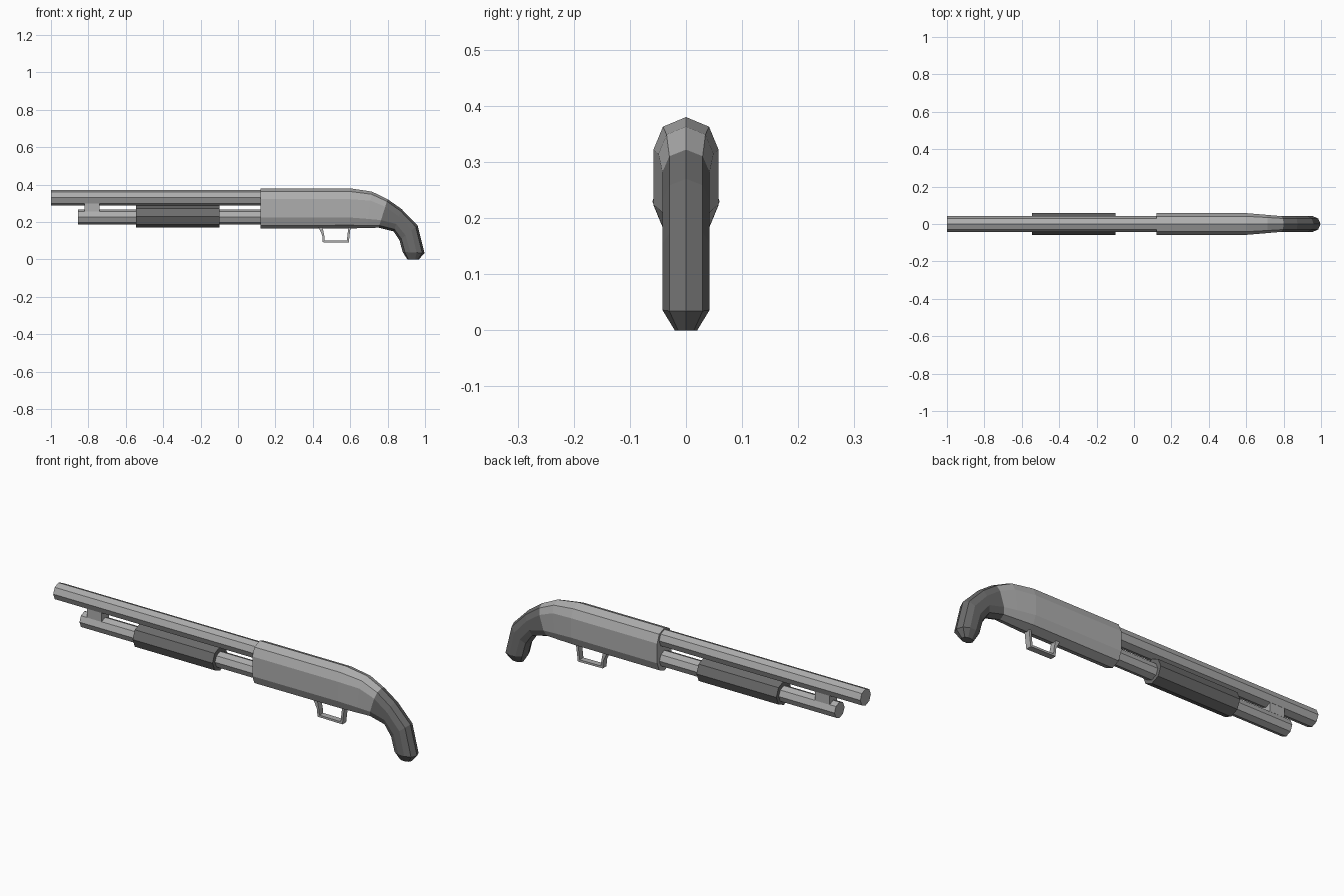
import bpy
import bmesh
import math
from mathutils import Vector

cube = bpy.data.objects.get("Cube")
if cube:
    bpy.data.objects.remove(cube, do_unlink=True)


def make_material(name, value):
    mat = bpy.data.materials.new(name)
    mat.use_nodes = True
    colour = (value, value, value, 1)
    mat.diffuse_color = colour
    mat.node_tree.nodes["Principled BSDF"].inputs["Base Color"].default_value = colour
    return mat


METAL = make_material("light grey metal", 0.42)
GRIP = make_material("dark grey grip", 0.15)


def finish(name, bm, mat):
    bmesh.ops.remove_doubles(bm, verts=bm.verts, dist=0.0005)
    bmesh.ops.recalc_face_normals(bm, faces=bm.faces)
    mesh = bpy.data.meshes.new(name)
    bm.to_mesh(mesh)
    bm.free()
    mesh.materials.append(mat)
    obj = bpy.data.objects.new(name, mesh)
    bpy.context.collection.objects.link(obj)
    return obj


def section(upper, lower, r):
    """Half octagons at both ends of the line upper-lower, joined by straight sides."""
    a, b = (Vector((p[0], 0, p[1])) for p in (upper, lower))
    up = (a - b).normalized()
    side = Vector((0, 1, 0))
    points = []
    for centre, start in ((a - up * r, 0), (b + up * r, math.pi)):
        for i in range(5):
            t = start + i * math.pi / 4
            points.append(centre + side * r * math.cos(t) + up * r * math.sin(t))
    return points


def loft(name, sections, mat):
    bm = bmesh.new()
    rings = [[bm.verts.new(p) for p in section(*s)] for s in sections]
    n = len(rings[0])
    for r0, r1 in zip(rings, rings[1:]):
        for i in range(n):
            j = (i + 1) % n
            bm.faces.new((r0[i], r0[j], r1[j], r1[i]))
    bm.faces.new(rings[0])
    bm.faces.new(rings[-1])
    return finish(name, bm, mat)


def rod(name, x0, x1, z, r, mat):
    return loft(name, [((x, z + r), (x, z - r), r) for x in (x0, x1)], mat)


# Barrel, magazine tube and sliding fore-end
rod("barrel", -1.0, 0.14, 0.330, 0.042, METAL)
rod("magazine_tube", -0.855, 0.14, 0.227, 0.040, METAL)
rod("fore_end", -0.545, -0.10, 0.230, 0.060, GRIP)

# Bracket between barrel and tube
bm = bmesh.new()
bmesh.ops.create_cube(bm, size=1)
for v in bm.verts:
    v.co = Vector((-0.78 + v.co.x * 0.08, v.co.y * 0.058, 0.278 + v.co.z * 0.046))
finish("barrel_bracket", bm, METAL)

# Receiver, tapering to the grip
JOINT = ((0.80, 0.322), (0.752, 0.170), 0.042)
loft("receiver", [
    ((0.12, 0.380), (0.12, 0.165), 0.058),
    ((0.60, 0.380), (0.60, 0.166), 0.058),
    ((0.715, 0.363), (0.69, 0.168), 0.049),
    JOINT,
], METAL)

# Curved pistol grip
loft("grip", [
    JOINT,
    ((0.874, 0.270), (0.832, 0.150), 0.042),
    ((0.960, 0.182), (0.864, 0.102), 0.042),
    ((0.997, 0.034), (0.880, 0.040), 0.042),
    ((0.967, 0.0), (0.906, 0.0), 0.020),
], GRIP)

# Trigger guard: outer and inner outlines bridged into a flat loop
outer = [(0.430, 0.172), (0.450, 0.130), (0.453, 0.092), (0.592, 0.090), (0.602, 0.172)]
inner = [(0.452, 0.172), (0.461, 0.130), (0.464, 0.102), (0.582, 0.101), (0.590, 0.172)]
bm = bmesh.new()
loops = [[bm.verts.new((x, y, z)) for x, z in line]
         for line, y in ((outer, -0.015), (outer, 0.015), (inner, 0.015), (inner, -0.015))]
for k in range(4):
    a, b = loops[k], loops[(k + 1) % 4]
    for i in range(len(outer) - 1):
        bm.faces.new((a[i], a[i + 1], b[i + 1], b[i]))
for end in (0, -1):
    bm.faces.new([line[end] for line in loops])
finish("trigger_guard", bm, METAL)
